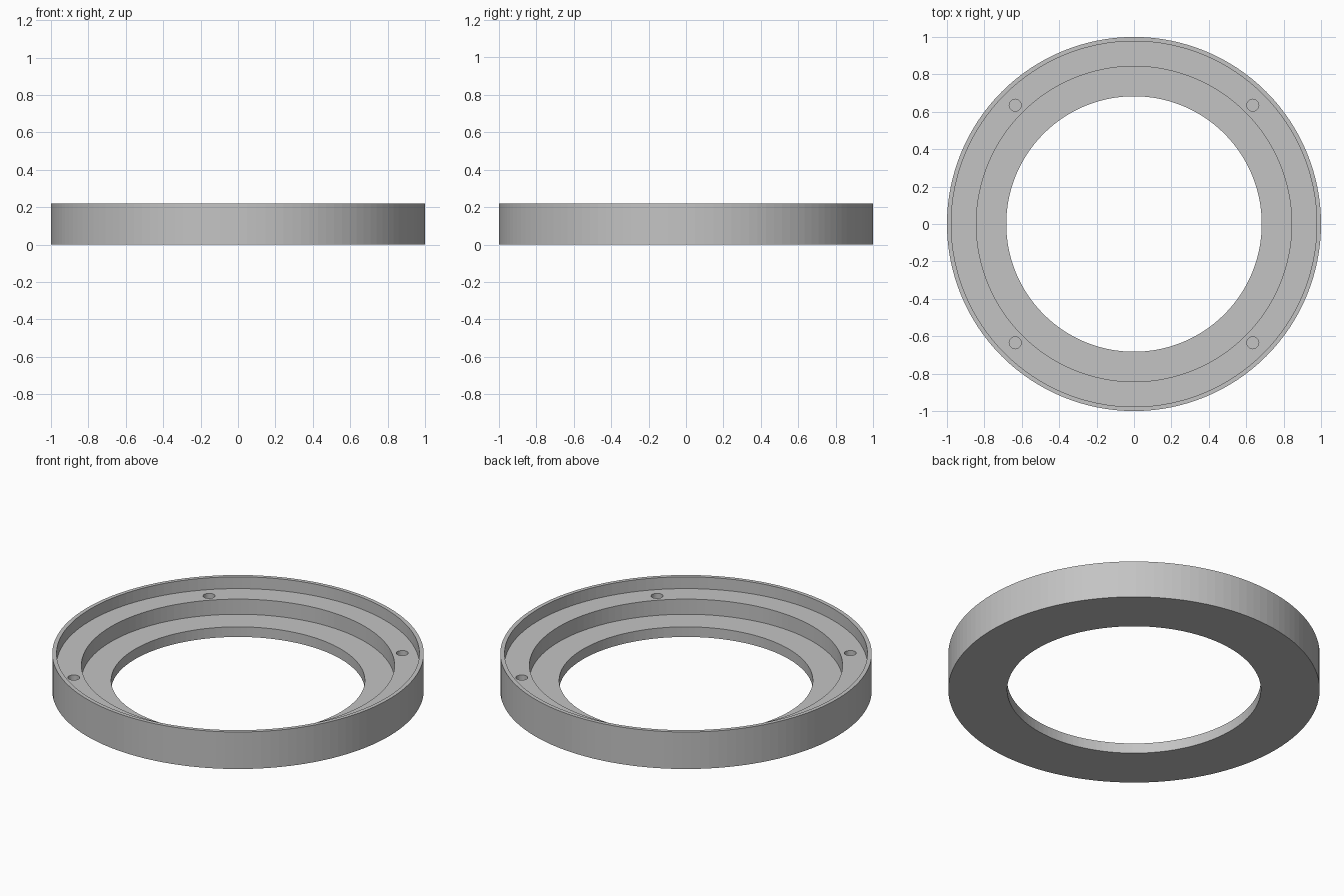
import bpy, bmesh, math
from mathutils import Matrix

if "Cube" in bpy.data.objects:
    bpy.data.objects.remove(bpy.data.objects["Cube"])

SEG = 128
grey = bpy.data.materials.new("light_grey")
grey.diffuse_color = (0.55, 0.55, 0.55, 1)
grey.use_nodes = True
grey.node_tree.nodes["Principled BSDF"].inputs["Base Color"].default_value = grey.diffuse_color


def make_object(name, bm):
    bmesh.ops.recalc_face_normals(bm, faces=bm.faces)
    mesh = bpy.data.meshes.new(name)
    bm.to_mesh(mesh)
    bm.free()
    mesh.materials.append(grey)
    obj = bpy.data.objects.new(name, mesh)
    bpy.context.collection.objects.link(obj)
    return obj


# Stepped ring: closed (radius, height) section turned around z
section = [(0.683, 0), (1.0, 0), (1.0, 0.22), (0.977, 0.22),
           (0.977, 0.15), (0.843, 0.15), (0.843, 0.06), (0.683, 0.06)]
bm = bmesh.new()
loops = []
for i in range(SEG):
    a = 2 * math.pi * i / SEG
    loops.append([bm.verts.new((r * math.cos(a), r * math.sin(a), z)) for r, z in section])
n = len(section)
for i in range(SEG):
    p, q = loops[i], loops[(i + 1) % SEG]
    for j in range(n):
        k = (j + 1) % n
        bm.faces.new((p[j], q[j], q[k], p[k]))
ring = make_object("stepped_ring", bm)

# Four blind screw holes in the upper ledge
bm = bmesh.new()
for x in (-0.635, 0.635):
    for y in (-0.635, 0.635):
        bmesh.ops.create_cone(bm, cap_ends=True, segments=32, radius1=0.032, radius2=0.032,
                              depth=0.12, matrix=Matrix.Translation((x, y, 0.125)))
cutter = make_object("screw_hole_cutter", bm)
cutter.hide_render = True
cutter.display_type = 'WIRE'

cut = ring.modifiers.new("screw_holes", 'BOOLEAN')
cut.operation = 'DIFFERENCE'
cut.solver = 'EXACT'
cut.object = cutter
